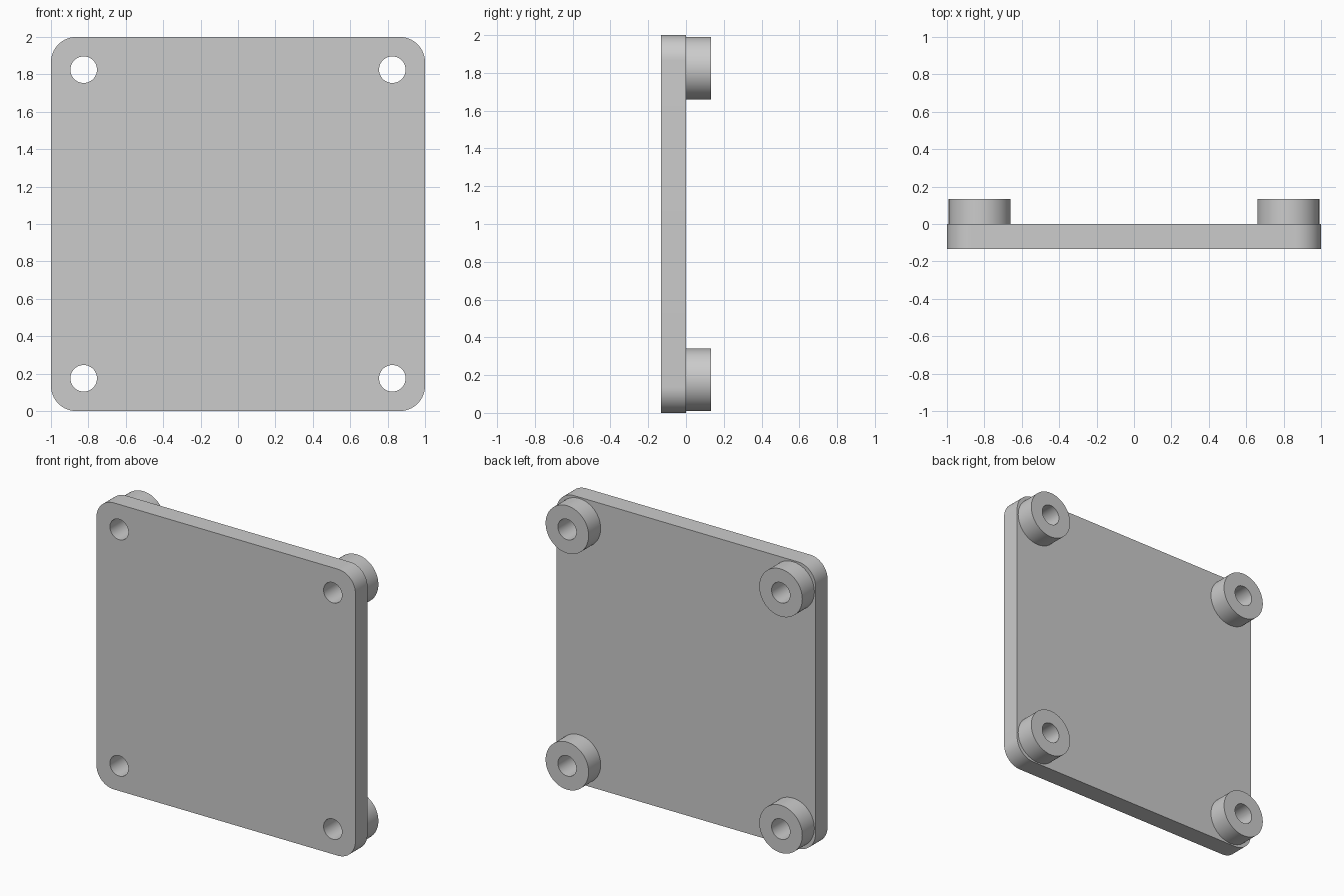
import bpy
import math

if "Cube" in bpy.data.objects:
    bpy.data.objects.remove(bpy.data.objects["Cube"], do_unlink=True)

HOLE_OFFSET = 0.825
HOLE_RADIUS = 0.071
BOSS_RADIUS = 0.166
CORNER_RADIUS = 0.135
DEPTH = 0.133

grey = bpy.data.materials.new("plain grey")
grey.use_nodes = True
colour = (0.6, 0.6, 0.6, 1)
grey.diffuse_color = colour
grey.node_tree.nodes["Principled BSDF"].inputs["Base Color"].default_value = colour


def arc(cx, cy, radius, start, sweep, steps):
    return [(cx + radius * math.cos(start + sweep * i / steps),
             cy + radius * math.sin(start + sweep * i / steps))
            for i in range(steps + 1)]


def circle(cx, cy, radius, sides=64):
    return arc(cx, cy, radius, 0, math.tau, sides)[:-1]


def rounded_square(half, radius):
    points = []
    for i, (sx, sy) in enumerate([(1, 1), (-1, 1), (-1, -1), (1, -1)]):
        c = half - radius
        points += arc(sx * c, sy * c, radius, i * math.pi / 2, math.pi / 2, 16)
    return points


def extruded(name, outlines, y_front, y_back):
    """Fill closed outlines (inner ones become holes), extruded along y."""
    curve = bpy.data.curves.new(name, "CURVE")
    curve.dimensions = "2D"
    curve.fill_mode = "BOTH"
    curve.extrude = (y_back - y_front) / 2
    for outline in outlines:
        spline = curve.splines.new("POLY")
        spline.points.add(len(outline) - 1)
        for point, (x, z) in zip(spline.points, outline):
            point.co = (x, z, 0, 1)
        spline.use_cyclic_u = True
    curve.materials.append(grey)
    obj = bpy.data.objects.new(name, curve)
    bpy.context.collection.objects.link(obj)
    obj.location = (0, (y_front + y_back) / 2, 1)
    obj.rotation_euler.x = math.pi / 2
    bpy.ops.object.select_all(action="DESELECT")
    obj.select_set(True)
    bpy.context.view_layer.objects.active = obj
    bpy.ops.object.convert(target="MESH")
    # Weld the caps to the walls and keep their rims sharp
    bpy.ops.object.mode_set(mode="EDIT")
    bpy.ops.mesh.select_all(action="SELECT")
    bpy.ops.mesh.remove_doubles(threshold=0.0001)
    bpy.ops.mesh.normals_make_consistent(inside=False)
    bpy.ops.object.mode_set(mode="OBJECT")
    bpy.ops.object.shade_smooth_by_angle(angle=math.radians(30))


corners = {
    "upper_left": (HOLE_OFFSET, HOLE_OFFSET),
    "upper_right": (-HOLE_OFFSET, HOLE_OFFSET),
    "lower_left": (HOLE_OFFSET, -HOLE_OFFSET),
    "lower_right": (-HOLE_OFFSET, -HOLE_OFFSET),
}

# Flat plate with four through holes
extruded("plate",
         [rounded_square(1, CORNER_RADIUS)]
         + [circle(x, z, HOLE_RADIUS) for x, z in corners.values()],
         -DEPTH, 0)

# Round spacer behind each hole
for corner, (x, z) in corners.items():
    extruded(corner + "_spacer",
             [circle(x, z, BOSS_RADIUS), circle(x, z, HOLE_RADIUS)],
             0, DEPTH)
